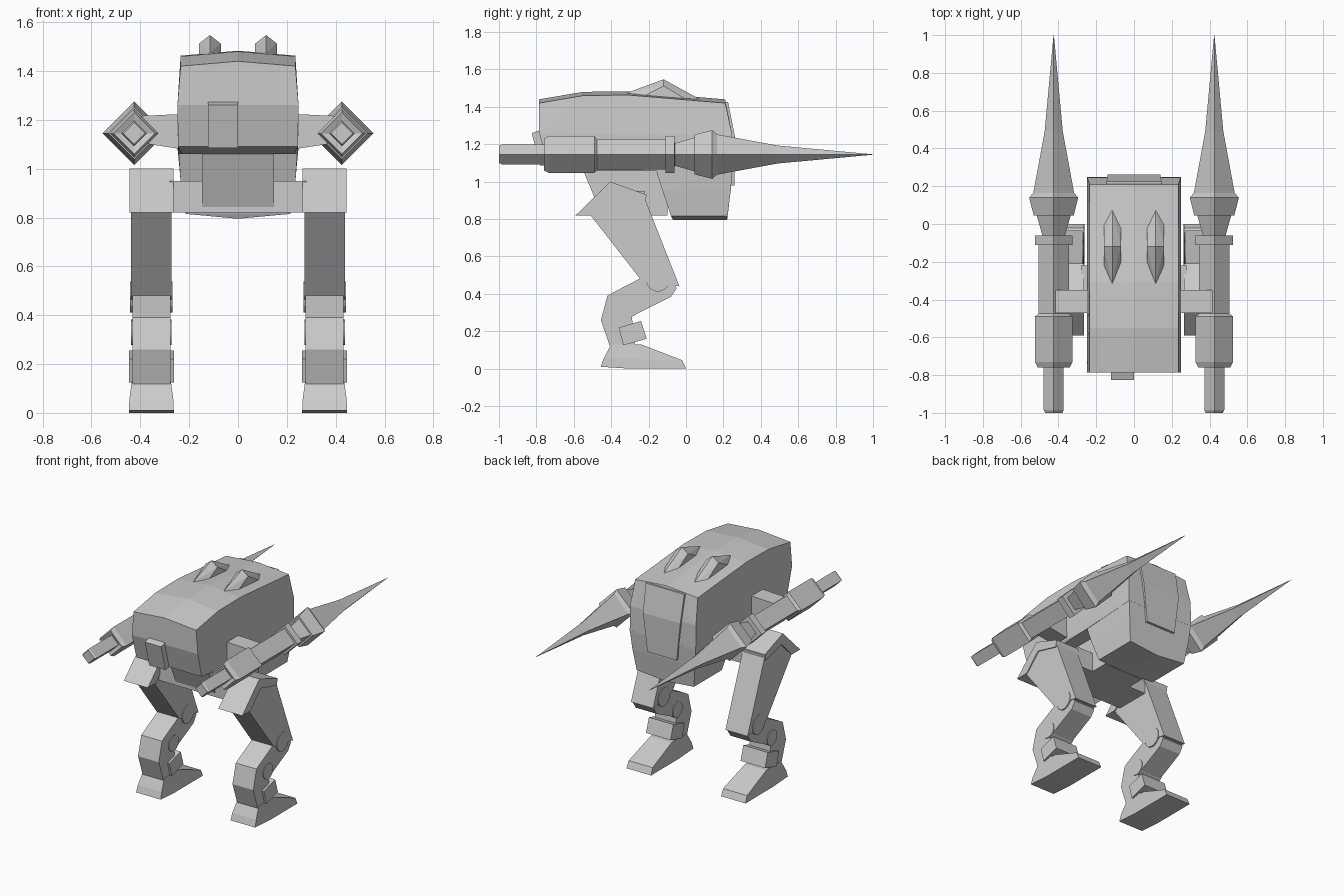
import bpy, bmesh, math
from mathutils import Vector

if "Cube" in bpy.data.objects:
    bpy.data.objects.remove(bpy.data.objects["Cube"])


def finish(bm, name):
    bmesh.ops.recalc_face_normals(bm, faces=bm.faces)
    me = bpy.data.meshes.new(name)
    bm.to_mesh(me)
    bm.free()
    ob = bpy.data.objects.new(name, me)
    bpy.context.collection.objects.link(ob)
    return ob


def hull(name, pts):
    """Faceted convex solid around a few corner points."""
    bm = bmesh.new()
    for p in pts:
        bm.verts.new(p)
    res = bmesh.ops.convex_hull(bm, input=bm.verts)
    loose = [v for v in bm.verts if not v.link_faces]
    bmesh.ops.delete(bm, geom=loose, context='VERTS')
    bmesh.ops.dissolve_limit(bm, angle_limit=math.radians(1), verts=bm.verts, edges=bm.edges)
    return finish(bm, name)


def plate(name, profile, x0, x1):
    """Side profile (y, z) extruded from x0 to x1."""
    bm = bmesh.new()
    f = bm.faces.new([bm.verts.new((x0, y, z)) for y, z in profile])
    res = bmesh.ops.extrude_face_region(bm, geom=[f])
    vs = [g for g in res['geom'] if isinstance(g, bmesh.types.BMVert)]
    bmesh.ops.translate(bm, verts=vs, vec=(x1 - x0, 0, 0))
    return finish(bm, name)


def disc(name, y, z, r, x0, x1, n=20):
    ring = [(y + r * math.cos(math.tau * i / n), z + r * math.sin(math.tau * i / n)) for i in range(n)]
    return plate(name, ring, x0, x1)


def diamond_lathe(name, cx, cz, sections):
    """Four-sided stepped shaft along y from (y, radius) sections."""
    bm = bmesh.new()
    rings = [[bm.verts.new((cx + r * a, y, cz + r * b)) for a, b in ((1, 0), (0, 1), (-1, 0), (0, -1))]
             for y, r in sections]
    for p, q in zip(rings, rings[1:]):
        for i in range(4):
            bm.faces.new((p[i], p[(i + 1) % 4], q[(i + 1) % 4], q[i]))
    bm.faces.new(rings[0])
    bm.faces.new(rings[-1])
    return finish(bm, name)


def both(pts):
    return [(s * x, y, z) for x, y, z in pts for s in (1, -1)]


# Upper hull: crowned roof, slightly bulged sides, sloped nose
roof = [(-0.785, 1.42), (-0.55, 1.46), (-0.31, 1.463), (0.21, 1.42)]
upper = both([(0.235, y, z) for y, z in roof])
upper += [(0, y, z + 0.02) for y, z in roof]
upper += both([(0.248, -0.785, 1.26), (0.248, 0.247, 1.25), (0.245, -0.74, 1.09),
               (0.248, 0.25, 1.08), (0.23, -0.56, 1.06), (0.245, -0.16, 1.06)])
hull("upper_hull", upper)

# Lower rear hull
hull("lower_hull", both([(0.245, -0.17, 1.09), (0.248, 0.25, 1.09), (0.235, -0.125, 0.95),
                         (0.235, 0.24, 0.96), (0.215, -0.08, 0.815), (0.215, 0.222, 0.815)])
     + [(0, -0.07, 0.795), (0, 0.22, 0.795)])

# Raised panel on the back, narrowing downwards
for nm, a, b in (("back_panel_upper", (0.145, 0.225, 1.425), (0.14, 0.262, 1.24)),
                 ("back_panel_lower", (0.14, 0.262, 1.24), (0.11, 0.258, 0.98))):
    hull(nm, both([a, b] + [(x, y - 0.04, z) for x, y, z in (a, b)]))

# Sensor box on the nose, off centre
plate("nose_box", [(-0.825, 1.26), (-0.77, 1.278), (-0.72, 1.09), (-0.78, 1.085)], -0.122, 0)

# Pelvis block and hip axle
plate("pelvis", [(-0.56, 1.085), (-0.45, 0.82), (-0.1, 0.82), (-0.1, 1.09)], -0.148, 0.148)
plate("hip_axle", [(-0.46, 0.95), (-0.46, 0.82), (-0.22, 0.82), (-0.22, 0.95)], -0.28, 0.28)

thigh = [(-0.51, 0.82), (-0.41, 0.97), (-0.22, 0.91), (-0.035, 0.44), (-0.08, 0.45),
         (-0.15, 0.43), (-0.245, 0.48)]
cap = [(-0.59, 0.82), (-0.405, 1.0), (-0.21, 0.93), (-0.22, 0.885), (-0.39, 0.93), (-0.5, 0.82)]
shin = [(-0.19, 0.52), (-0.24, 0.485), (-0.385, 0.41), (-0.42, 0.39), (-0.455, 0.26), (-0.40, 0.10),
        (-0.27, 0.10), (-0.29, 0.28), (-0.08, 0.385), (-0.05, 0.43), (-0.11, 0.52)]
ankle = [(-0.36, 0.22), (-0.24, 0.255), (-0.21, 0.16), (-0.335, 0.125)]
shaft = [(-1.0, 0.045), (-0.985, 0.053), (-0.75, 0.053), (-0.76, 0.085), (-0.73, 0.1), (-0.49, 0.1),
         (-0.475, 0.08), (-0.11, 0.08), (-0.11, 0.1), (-0.062, 0.1), (-0.06, 0.06), (0.045, 0.09),
         (0.045, 0.106), (0.14, 0.13), (0.165, 0.108), (0.49, 0.048), (1.0, 0.001)]

for s, side in ((-1, "left"), (1, "right")):
    # Leg
    plate(side + "_thigh", thigh, s * 0.272, s * 0.438)
    plate(side + "_hip_armour", cap, s * 0.265, s * 0.445)
    plate(side + "_shin", shin, s * 0.277, s * 0.433)
    disc(side + "_knee_joint", -0.15, 0.475, 0.063, s * 0.268, s * 0.442)
    disc(side + "_hock_joint", -0.3, 0.33, 0.052, s * 0.272, s * 0.438)
    plate(side + "_ankle_guard", ankle, s * 0.263, s * 0.447)
    hull(side + "_foot", [(s * (0.355 + e * w), y, z) for e in (-1, 1) for w, y, z in (
        (0.092, -0.455, 0.01), (0.092, 0.0, 0.0), (0.092, -0.3, 0.0), (0.09, -0.02, 0.045),
        (0.09, -0.44, 0.055), (0.08, -0.40, 0.13), (0.08, -0.24, 0.13))])
    # Arm strut and lance cannon
    hull(side + "_arm_strut", [(s * x, y, z) for x, z0, z1 in ((0.2, 1.075, 1.225), (0.425, 1.11, 1.215))
                               for y in (-0.47, -0.35) for z in (z0, z1)])
    diamond_lathe(side + "_lance", s * 0.425, 1.145, shaft)
    # Roof fin
    c = s * 0.115
    hull(side + "_roof_fin", [(c, -0.315, 1.475), (c, 0.075, 1.44), (c, -0.12, 1.547)]
         + [(c + e * 0.045, y, z) for e in (-1, 1)
            for y, z in ((-0.12, 1.512), (-0.24, 1.45), (0.0, 1.44))])
